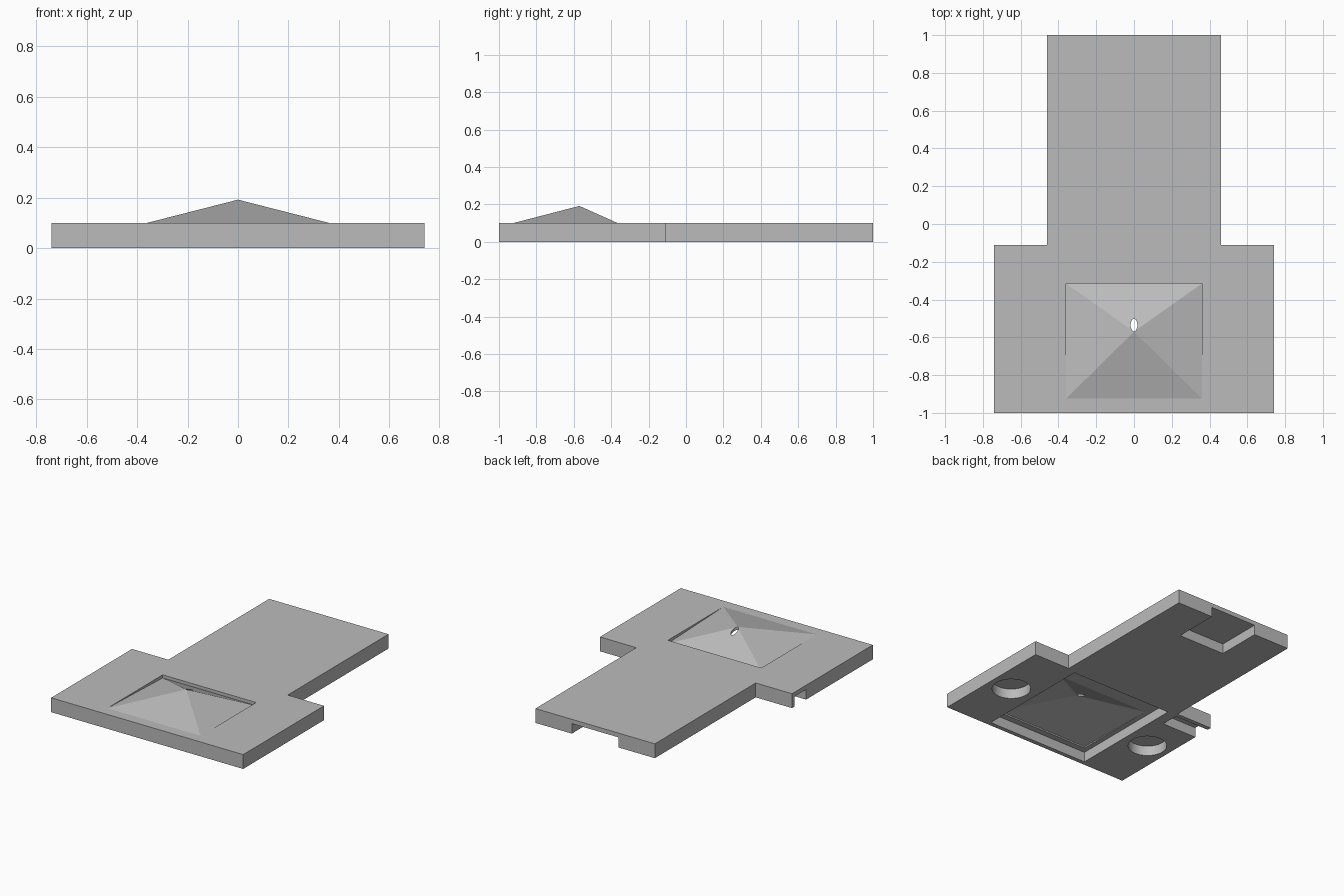
import bpy, bmesh

cube = bpy.data.objects.get("Cube")
if cube:
    bpy.data.objects.remove(cube, do_unlink=True)

grey = bpy.data.materials.new("plain grey")
grey.use_nodes = True
grey.diffuse_color = (0.5, 0.5, 0.5, 1)
grey.node_tree.nodes["Principled BSDF"].inputs["Base Color"].default_value = (0.5, 0.5, 0.5, 1)


def make_object(name, bm):
    bmesh.ops.recalc_face_normals(bm, faces=bm.faces)
    mesh = bpy.data.meshes.new(name)
    bm.to_mesh(mesh)
    bm.free()
    mesh.materials.append(grey)
    obj = bpy.data.objects.new(name, mesh)
    bpy.context.collection.objects.link(obj)
    return obj


def prism(name, outline, z0, z1):
    bm = bmesh.new()
    base = bm.faces.new([bm.verts.new((x, y, z0)) for x, y in outline])
    top = bmesh.ops.extrude_face_region(bm, geom=[base])["geom"]
    for v in top:
        if isinstance(v, bmesh.types.BMVert):
            v.co.z = z1
    return make_object(name, bm)


def block(name, x0, x1, y0, y1, z0, z1):
    return prism(name, [(x0, y0), (x1, y0), (x1, y1), (x0, y1)], z0, z1)


def round_cutter(name, x, y, rx, ry, z0, z1):
    bm = bmesh.new()
    bmesh.ops.create_cone(bm, cap_ends=True, segments=40, radius1=1, radius2=1, depth=1)
    bmesh.ops.scale(bm, vec=(rx, ry, z1 - z0), verts=bm.verts)
    bmesh.ops.translate(bm, vec=(x, y, (z0 + z1) / 2), verts=bm.verts)
    return make_object(name, bm)


def cut(target, cutter):
    mod = target.modifiers.new("cut", "BOOLEAN")
    mod.operation = "DIFFERENCE"
    mod.solver = "EXACT"
    mod.object = cutter
    bpy.context.view_layer.objects.active = target
    bpy.ops.object.modifier_apply(modifier=mod.name)
    bpy.data.objects.remove(cutter, do_unlink=True)


# T-shaped base plate
half = [(0.74, -1), (0.74, -0.11), (0.46, -0.11), (0.46, 1)]
plate = prism("base_plate", half + [(-x, y) for x, y in reversed(half)], 0, 0.1)

# Underside pockets, notches and the opening for the raised cover
pocket = 0.07
cut(plate, block("cover_recess", -0.395, 0.395, -0.97, -0.13, -0.1, pocket))
cut(plate, block("cover_opening", -0.36, 0.36, -0.925, -0.315, -0.1, 0.2))
cut(plate, block("end_notch", -0.18, 0.18, 0.68, 1.1, -0.1, pocket))
cut(plate, block("side_notch", -0.9, -0.47, -0.265, -0.14, -0.1, pocket))
for side in (-1, 1):
    cut(plate, round_cutter("round_pocket", side * 0.575, -0.55, 0.125, 0.125, -0.1, pocket))

# Hollow four-sided cover with a sunken back edge
bm = bmesh.new()
rings, tips = [], []
for front_z, back_z, tip_z in ((0.1, 0.078, 0.192), (0.08, pocket, 0.172)):
    rings.append([bm.verts.new(p) for p in (
        (-0.36, -0.925, front_z), (0.36, -0.925, front_z),
        (0.36, -0.315, back_z), (-0.36, -0.315, back_z))])
    tips.append(bm.verts.new((0, -0.57, tip_z)))
for i in range(4):
    j = (i + 1) % 4
    for ring, tip in zip(rings, tips):
        bm.faces.new((ring[i], ring[j], tip))
    bm.faces.new((rings[0][i], rings[0][j], rings[1][j], rings[1][i]))
cover = make_object("raised_cover", bm)

# Small oval opening just behind the peak
cut(cover, round_cutter("peak_hole", 0, -0.535, 0.018, 0.033, 0, 0.3))

# Smooth the round pocket walls while keeping edges crisp
bpy.ops.object.select_all(action="DESELECT")
plate.select_set(True)
bpy.context.view_layer.objects.active = plate
bpy.ops.object.shade_smooth_by_angle()
